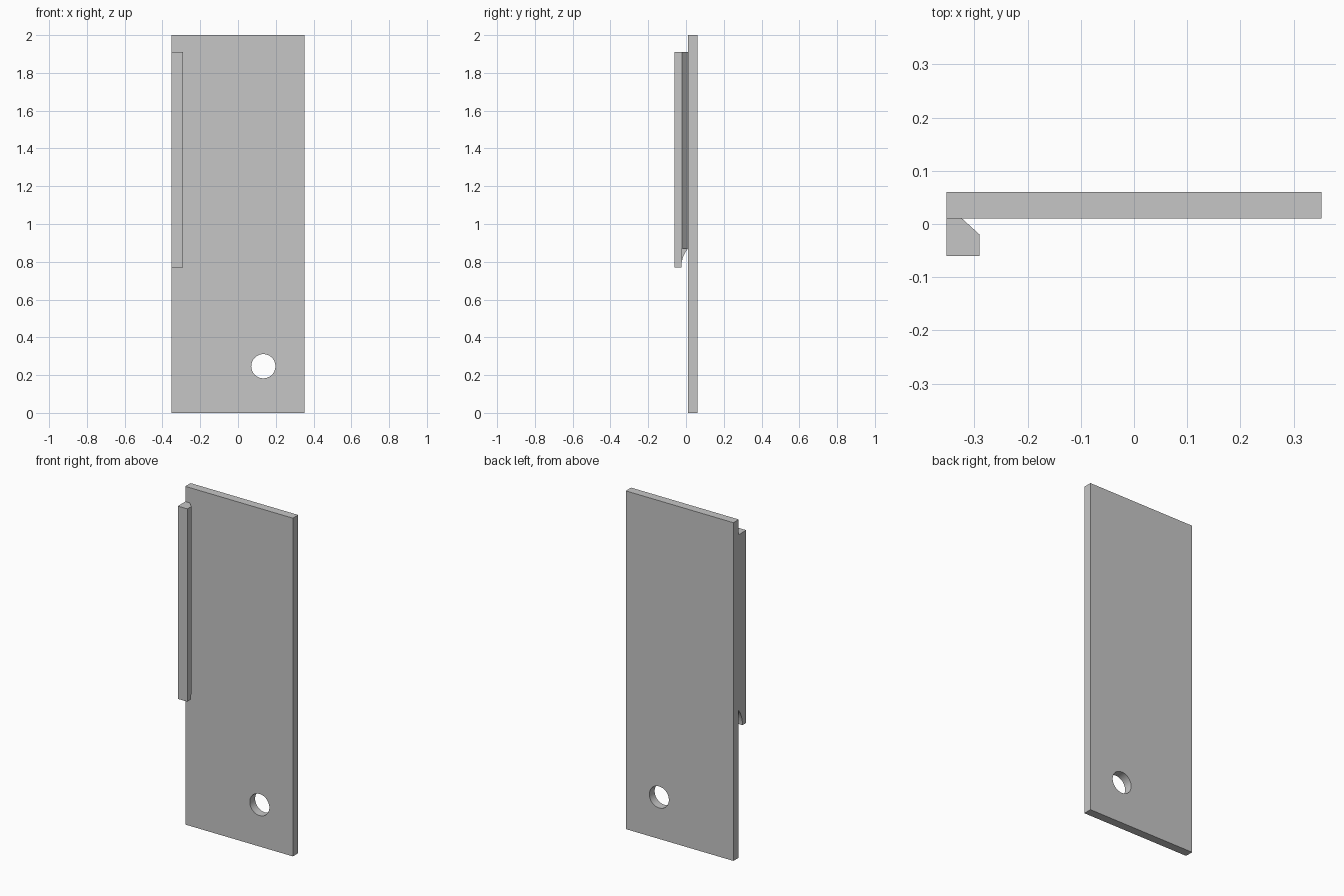
import bpy, bmesh, math
from mathutils import Vector

cube = bpy.data.objects.get("Cube")
if cube:
    bpy.data.objects.remove(cube, do_unlink=True)

grey = bpy.data.materials.new("light_grey")
grey.use_nodes = True
COLOUR = (0.565, 0.565, 0.565, 1)
grey.diffuse_color = COLOUR
grey.node_tree.nodes["Principled BSDF"].inputs["Base Color"].default_value = COLOUR


def prism(name, points, direction):
    """Extrude a flat outline along a direction into a solid."""
    bm = bmesh.new()
    face = bm.faces.new([bm.verts.new(p) for p in points])
    top = bmesh.ops.extrude_face_region(bm, geom=[face])["geom"]
    moved = [v for v in top if isinstance(v, bmesh.types.BMVert)]
    bmesh.ops.translate(bm, verts=moved, vec=Vector(direction))
    bmesh.ops.recalc_face_normals(bm, faces=bm.faces)
    mesh = bpy.data.meshes.new(name)
    bm.to_mesh(mesh)
    bm.free()
    mesh.materials.append(grey)
    obj = bpy.data.objects.new(name, mesh)
    bpy.context.collection.objects.link(obj)
    return obj


def cut(target, cutter):
    """Subtract the cutter from the target and discard it."""
    cutter.hide_render = True
    mod = target.modifiers.new("cut", "BOOLEAN")
    mod.operation, mod.solver, mod.object = "DIFFERENCE", "EXACT", cutter
    bpy.context.view_layer.objects.active = target
    bpy.ops.object.modifier_apply(modifier=mod.name)
    bpy.data.objects.remove(cutter, do_unlink=True)


HALF, FRONT, JOIN, BACK = 0.352, -0.06, 0.01, 0.06

# Flat plate with a round through hole
plate = prism("plate", [(-HALF, JOIN, 0), (HALF, JOIN, 0), (HALF, JOIN, 2), (-HALF, JOIN, 2)],
              (0, BACK - JOIN, 0))
SIDES = 48
ring = [2 * math.pi * i / SIDES for i in range(SIDES)]
cut(plate, prism("hole_cutter",
                 [(0.134 + 0.064 * math.cos(a), -0.1, 0.247 + 0.064 * math.sin(a)) for a in ring],
                 (0, 0.3, 0)))

# Edge rail: side outline with a concave relief at the lower end
BOTTOM, TOP, SHOULDER, RADIUS = 0.77, 1.91, 0.87, 0.16
start, end = math.pi, math.pi - math.asin((SHOULDER - BOTTOM) / RADIUS)
arc = [start + (end - start) * i / 10 for i in range(11)]
centre = JOIN - RADIUS * math.cos(end)
outline = [(FRONT, TOP), (FRONT, BOTTOM)]
outline += [(centre + RADIUS * math.cos(a), BOTTOM + RADIUS * math.sin(a)) for a in arc]
outline.append((JOIN, TOP))
INNER, GROOVE_X, GROOVE_Y = -0.29, -0.323, -0.02
rail = prism("edge_rail", [(-HALF, y, z) for y, z in outline], (INNER + HALF, 0, 0))

# Bevelled undercut above the shoulder, square undercut below it
cut(rail, prism("bevel_cutter",
                [(GROOVE_X, JOIN, SHOULDER), (INNER, GROOVE_Y, SHOULDER), (-0.25, GROOVE_Y, SHOULDER),
                 (-0.25, BACK, SHOULDER), (GROOVE_X, BACK, SHOULDER)], (0, 0, 1.2)))
cut(rail, prism("square_cutter",
                [(GROOVE_X, GROOVE_Y, SHOULDER), (-0.25, GROOVE_Y, SHOULDER),
                 (-0.25, BACK, SHOULDER), (GROOVE_X, BACK, SHOULDER)], (0, 0, -0.2)))

# Smooth the curved walls, keep edges sharp
for obj in (plate, rail):
    bpy.ops.object.select_all(action="DESELECT")
    obj.select_set(True)
    bpy.context.view_layer.objects.active = obj
    bpy.ops.object.shade_smooth_by_angle(angle=math.radians(30))
